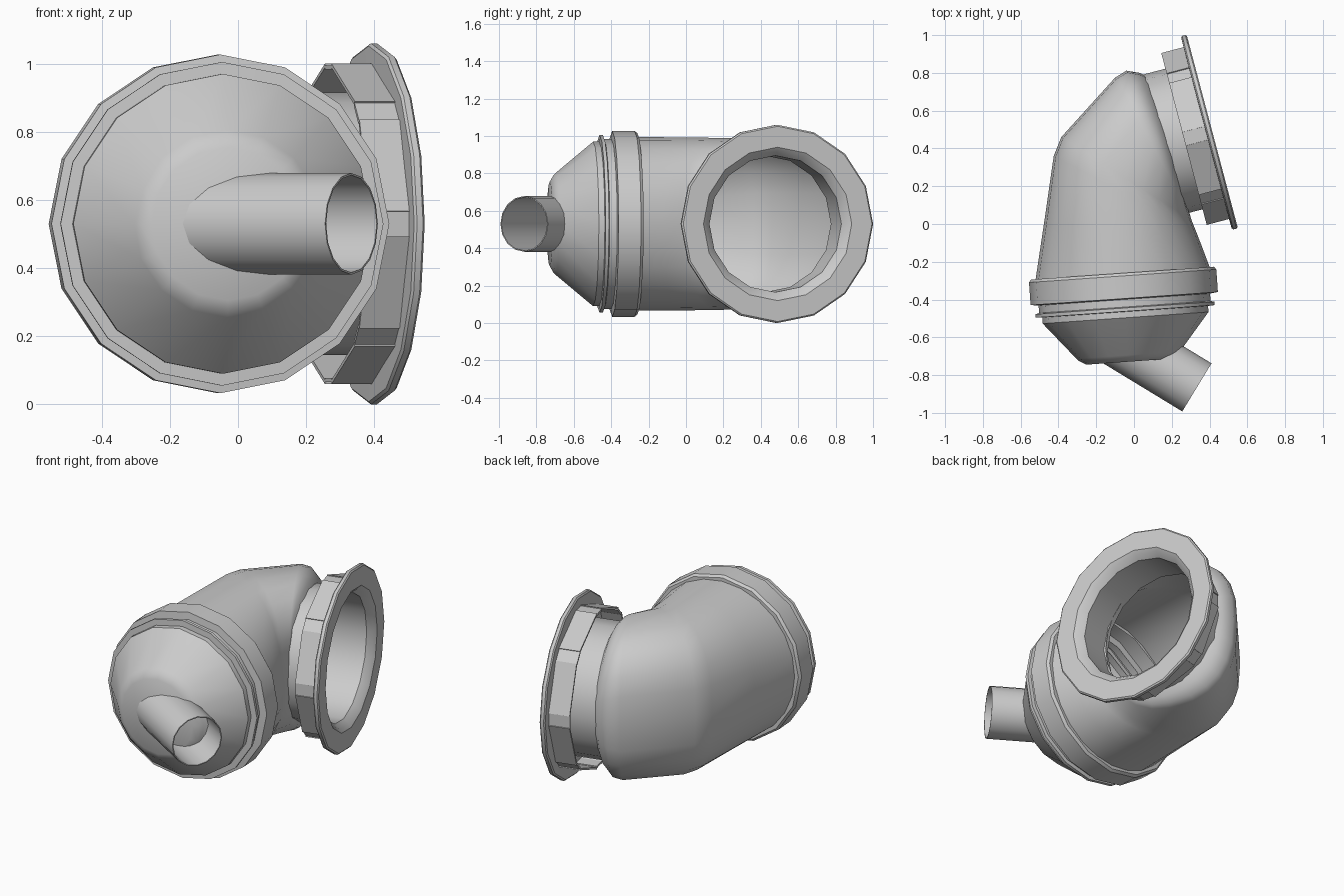
import bpy, bmesh, math
from mathutils import Vector

if "Cube" in bpy.data.objects:
    bpy.data.objects.remove(bpy.data.objects["Cube"])

N = 16          # sides of every round part
ZC = 0.53       # common height of all axes
UP = Vector((0, 0, 1))


def finish(name, bm, angle=35):
    bmesh.ops.remove_doubles(bm, verts=bm.verts, dist=1e-4)
    bmesh.ops.recalc_face_normals(bm, faces=bm.faces)
    mesh = bpy.data.meshes.new(name)
    bm.to_mesh(mesh)
    bm.free()
    ob = bpy.data.objects.new(name, mesh)
    bpy.context.collection.objects.link(ob)
    bpy.ops.object.select_all(action='DESELECT')
    ob.select_set(True)
    bpy.context.view_layer.objects.active = ob
    bpy.ops.object.shade_smooth_by_angle(angle=math.radians(angle))
    return ob


def skin(bm, rings, closed=False):
    """Bridge rings of points into a tube."""
    vs = [[bm.verts.new(p) for p in ring] for ring in rings]
    pairs = list(zip(vs, vs[1:])) + ([(vs[-1], vs[0])] if closed else [])
    for a, b in pairs:
        for i in range(len(a)):
            j = (i + 1) % len(a)
            bm.faces.new((a[i], a[j], b[j], b[i]))
    return vs


def frame(x, y, dx, dy):
    d = Vector((dx, dy, 0)).normalized()
    return Vector((x, y, ZC)), d, UP.cross(d)


def point(fr, r, s, ang):
    o, d, side = fr
    return o + d * s + (side * math.cos(ang) + UP * math.sin(ang)) * r


def lathe(name, fr, profile, closed=False, cap=False):
    """Turn (radius, distance along axis) points about a horizontal axis."""
    bm = bmesh.new()
    vs = skin(bm, [[point(fr, r, s, 2 * math.pi * i / N) for i in range(N)]
                   for r, s in profile], closed)
    if cap:
        bm.faces.new(vs[-1])
    return finish(name, bm)


def power(v, p):
    return math.copysign(abs(v) ** p, v)


# Elbow housing: outer edge, inner edge, half height, roundness (1 = ellipse)
sections = [((-0.522, -0.30), (0.405, -0.24), 0.464, 1.0),
            ((-0.474, 0.02), (0.36, -0.12), 0.463, 0.9),
            ((-0.425, 0.36), (0.325, -0.03), 0.46, 0.77),
            ((-0.385, 0.46), (0.305, 0.02), 0.458, 0.75),
            ((-0.10, 0.775), (0.29, 0.07), 0.452, 0.75),
            ((-0.04, 0.812), (0.285, 0.08), 0.44, 0.8),
            ((0.03, 0.80), (0.28, 0.09), 0.41, 0.9),
            ((0.06, 0.785), (0.285, 0.095), 0.38, 1.0)]
M = 24
bm = bmesh.new()
rings = []
for outer, inner, h, p in sections:
    a, b = Vector((*outer, ZC)), Vector((*inner, ZC))
    mid, half = (a + b) / 2, (b - a) / 2
    # only the outer side of the bend is squared off
    rings.append([mid + half * power(math.cos(t), p if math.cos(t) < 0 else 1)
                  + UP * h * power(math.sin(t), p if math.cos(t) < 0 else 1)
                  for t in (2 * math.pi * i / M for i in range(M))])
skin(bm, rings)
finish("elbow_housing", bm, 60)

# Clamp ring, groove and thin rim around the open end of the housing
front = frame(-0.06, -0.275, 0.07, -1)
lathe("clamp_ring", front, [(0.45, -0.015), (0.485, -0.015), (0.497, 0.0),
                            (0.497, 0.12), (0.455, 0.125)])
lathe("rim_ring", front, [(0.455, 0.12), (0.455, 0.165), (0.475, 0.17),
                          (0.475, 0.188), (0.44, 0.19)])

# Conical front cover with a flat nose
lathe("cone_cover", front, [(0.44, 0.18), (0.44, 0.222), (0.275, 0.42),
                            (0.26, 0.435), (0.225, 0.455)], cap=True)

# Small angled pipe, thin and open at its end
lathe("small_pipe", frame(0.333, -0.865, 0.855, -0.52),
      [(0.149, -0.53), (0.149, 0.0), (0.143, 0.0), (0.143, -0.53)], closed=True)

# Large outlet neck with its flange
outlet = frame(0.40, 0.486, 0.967, 0.256)
lathe("outlet_flange", outlet,
      [(0.385, -0.26), (0.385, -0.02), (0.522, -0.017), (0.53, -0.01),
       (0.53, 0.008), (0.522, 0.015), (0.41, 0.015), (0.39, 0.0),
       (0.365, -0.03), (0.365, -0.25)], closed=True)


def plates(name, radius, start, end):
    """Eight flat plates around the outlet, spanning start..end degrees."""
    bm = bmesh.new()
    for k in range(8):
        a0, a1 = (math.radians(45 * k + a) for a in (start, end))
        v = [[bm.verts.new(point(outlet, r, s, a)) for r, a in
              ((radius, a0), (radius, a1), (radius - 0.012, a1), (radius - 0.012, a0))]
             for s in (-0.14, -0.015)]
        bm.faces.new(v[0])
        bm.faces.new(v[1])
        for i in range(4):
            j = (i + 1) % 4
            bm.faces.new((v[0][i], v[0][j], v[1][j], v[1][i]))
    finish(name, bm, 20)


# Clip tabs behind the flange and the narrow bridges between them
plates("clip_tabs", 0.472, 4.5, 40.5)
plates("tab_bridges", 0.466, 40.5, 49.5)
